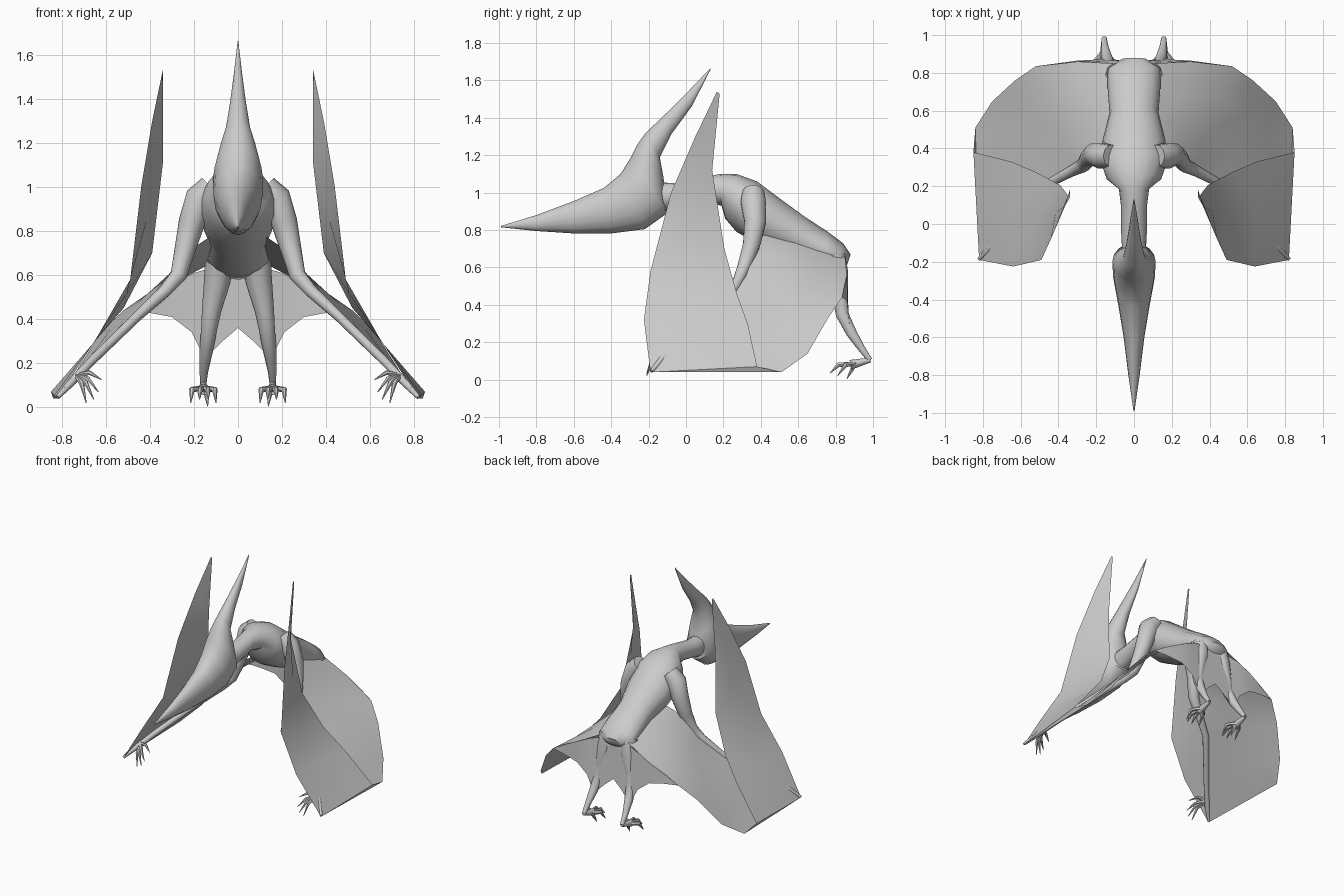
import bpy, bmesh, math
from mathutils import Vector as V

skin = bpy.data.materials.new("grey_skin")
skin.diffuse_color = (0.6, 0.6, 0.6, 1)


def finish(name, bm, mirror=False, angle=50):
    bmesh.ops.remove_doubles(bm, verts=bm.verts, dist=0.0005)
    bmesh.ops.recalc_face_normals(bm, faces=bm.faces)
    me = bpy.data.meshes.new(name)
    bm.to_mesh(me)
    bm.free()
    me.materials.append(skin)
    ob = bpy.data.objects.new(name, me)
    bpy.context.collection.objects.link(ob)
    bpy.ops.object.select_all(action='DESELECT')
    ob.select_set(True)
    bpy.context.view_layer.objects.active = ob
    bpy.ops.object.shade_smooth_by_angle(angle=math.radians(angle))
    if mirror:
        ob.modifiers.new("mirror", 'MIRROR')
    return ob


def skin_rings(bm, rings):
    n = len(rings[0])
    rows = [[bm.verts.new(p) for p in r] for r in rings]
    for a, b in zip(rows, rows[1:]):
        for i in range(n):
            j = (i + 1) % n
            bm.faces.new((a[i], a[j], b[j], b[i]))
    bm.faces.new(rows[0])
    bm.faces.new(rows[-1])


def ellipse(c, a, b, n):
    return [c + a * math.cos(2 * math.pi * i / n) + b * math.sin(2 * math.pi * i / n)
            for i in range(n)]


def profile_loft(name, sections, n=16):
    """Sections: low point (y, z), high point (y, z), half width."""
    bm = bmesh.new()
    rings = []
    for ly, lz, hy, hz, w in sections:
        lo, hi = V((0, ly, lz)), V((0, hy, hz))
        rings.append(ellipse((lo + hi) / 2, V((w, 0, 0)), (hi - lo) / 2, n))
    skin_rings(bm, rings)
    return finish(name, bm)


def tube(bm, pts, n=10):
    """Points: x, y, z, radius."""
    cs = [V(p[:3]) for p in pts]
    rings = []
    for i, c in enumerate(cs):
        t = (cs[min(i + 1, len(cs) - 1)] - cs[max(i - 1, 0)]).normalized()
        x = V((1, 0, 0))
        s = (x - t * x.dot(t)).normalized()
        rings.append(ellipse(c, s * pts[i][3], t.cross(s) * pts[i][3], n))
    skin_rings(bm, rings)


def sheet(name, rows, angle=50):
    bm = bmesh.new()
    g = [[bm.verts.new(p) for p in r] for r in rows]
    for a, b in zip(g, g[1:]):
        for i in range(len(a) - 1):
            bm.faces.new((a[i], a[i + 1], b[i + 1], b[i]))
    return finish(name, bm, True, angle)


def between(a, b, f, lift=0.0):
    return [V(p).lerp(V(q), f) + V((0, 0, lift)) for p, q in zip(a, b)]


# Head: beak sweeping back and up into the crest
profile_loft("head_and_crest", [
    (-0.99, 0.815, -0.99, 0.822, 0.003),
    (-0.80, 0.795, -0.80, 0.880, 0.030),
    (-0.60, 0.782, -0.60, 0.955, 0.055),
    (-0.40, 0.782, -0.44, 1.025, 0.085),
    (-0.22, 0.805, -0.35, 1.100, 0.110),
    (-0.10, 0.890, -0.30, 1.180, 0.115),
    (-0.12, 1.080, -0.265, 1.250, 0.085),
    (-0.14, 1.190, -0.22, 1.315, 0.058),
    (-0.08, 1.310, -0.10, 1.430, 0.038),
    (0.03, 1.460, 0.015, 1.545, 0.020),
    (0.13, 1.655, 0.13, 1.665, 0.002)])

# Neck, chest and rump
profile_loft("neck_and_body", [
    (-0.18, 0.88, -0.20, 1.06, 0.060),
    (-0.03, 0.93, -0.06, 1.05, 0.068),
    (0.10, 0.955, 0.08, 1.08, 0.068),
    (0.19, 0.93, 0.18, 1.10, 0.080),
    (0.21, 0.86, 0.27, 1.10, 0.145),
    (0.27, 0.79, 0.38, 1.06, 0.175),
    (0.40, 0.72, 0.50, 0.97, 0.165),
    (0.55, 0.66, 0.63, 0.875, 0.130),
    (0.70, 0.61, 0.76, 0.79, 0.140),
    (0.80, 0.58, 0.84, 0.73, 0.140),
    (0.86, 0.61, 0.88, 0.67, 0.070)])

# Arms, from shoulder to wing knuckle
bm = bmesh.new()
tube(bm, [(0.12, 0.36, 1.00, 0.06), (0.17, 0.36, 0.95, 0.07), (0.21, 0.37, 0.84, 0.06),
          (0.24, 0.35, 0.72, 0.048), (0.27, 0.31, 0.60, 0.038), (0.33, 0.28, 0.53, 0.03),
          (0.46, 0.21, 0.41, 0.022), (0.66, -0.02, 0.215, 0.02),
          (0.76, -0.13, 0.11, 0.018), (0.82, -0.185, 0.045, 0.01)])
finish("arm", bm, True)

# Hand claws
bm = bmesh.new()
for x, y, z in [(0.62, -0.16, 0.125), (0.635, -0.20, 0.07), (0.655, -0.21, 0.035), (0.69, -0.21, 0.02)]:
    tube(bm, [(0.73, -0.11, 0.14, 0.014),
              ((0.73 + x) / 2, y + 0.03, (0.16 + z) / 2 + 0.015, 0.011), (x, y, z, 0.002)], 6)
finish("hand_claws", bm, True)

# Inner wing membrane between arm, flank and fold
lead = [(0.12, 0.42, 0.78), (0.24, 0.36, 0.70), (0.31, 0.30, 0.56), (0.46, 0.22, 0.42),
        (0.66, -0.02, 0.22), (0.82, -0.19, 0.04), (0.82, -0.19, 0.04)]
trail = [(0.11, 0.85, 0.66), (0.30, 0.86, 0.56), (0.52, 0.835, 0.44), (0.63, 0.76, 0.33),
         (0.75, 0.65, 0.14), (0.84, 0.51, 0.04), (0.85, 0.38, 0.07)]
sheet("inner_wing", [lead, between(lead, trail, 0.33), between(lead, trail, 0.67), trail])

# Folded outer wing rising to the tip
front = [(0.82, -0.19, 0.04), (0.64, -0.225, 0.32), (0.49, -0.19, 0.58),
         (0.44, -0.08, 1.00), (0.39, 0.05, 1.30), (0.34, 0.165, 1.54)]
back = [(0.85, 0.38, 0.07), (0.65, 0.33, 0.30), (0.52, 0.275, 0.45),
        (0.39, 0.205, 0.70), (0.34, 0.14, 1.12), (0.34, 0.18, 1.53)]
sheet("outer_wing", [front, between(front, back, 0.5), back])

# Membranes from rump and wing down to the ankles, and between the legs
hip = [(0.10, 0.84, 0.64), (0.20, 0.855, 0.61), (0.30, 0.86, 0.56), (0.42, 0.845, 0.50), (0.52, 0.835, 0.44)]
hem = [(0.15, 0.88, 0.22), (0.21, 0.87, 0.34), (0.30, 0.865, 0.41), (0.41, 0.85, 0.43), (0.52, 0.835, 0.44)]
sheet("leg_membrane", [hip, between(hip, hem, 0.5), hem])
rump = [(0, 0.85, 0.64), (0.06, 0.85, 0.64), (0.10, 0.84, 0.64)]
scallop = [(0, 0.86, 0.36), (0.07, 0.865, 0.30), (0.15, 0.88, 0.22)]
sheet("tail_membrane", [rump, scallop])

# Legs
bm = bmesh.new()
tube(bm, [(0.085, 0.79, 0.66, 0.065), (0.095, 0.81, 0.57, 0.06), (0.12, 0.825, 0.44, 0.044),
          (0.132, 0.835, 0.35, 0.036), (0.145, 0.885, 0.25, 0.03), (0.155, 0.94, 0.165, 0.02),
          (0.158, 0.983, 0.105, 0.014)])
finish("leg", bm, True)

# Feet: sole running forward from the heel, then clawed toes
bm = bmesh.new()
tube(bm, [(0.158, 0.985, 0.105, 0.013), (0.157, 0.93, 0.092, 0.02), (0.157, 0.88, 0.08, 0.026)], 8)
for x, y, z in [(0.10, 0.81, 0.02), (0.135, 0.77, 0.035), (0.175, 0.77, 0.035), (0.215, 0.81, 0.02)]:
    tube(bm, [(0.157 + (x - 0.157) * 0.25, 0.90, 0.085, 0.014),
              (0.157 + (x - 0.157) * 0.9, y + 0.045, 0.08, 0.014), (x, y, z, 0.002)], 6)
# hind claw pointing down
tube(bm, [(0.15, 0.90, 0.08, 0.013), (0.142, 0.885, 0.05, 0.011), (0.138, 0.86, 0.005, 0.002)], 6)
finish("foot", bm, True)
